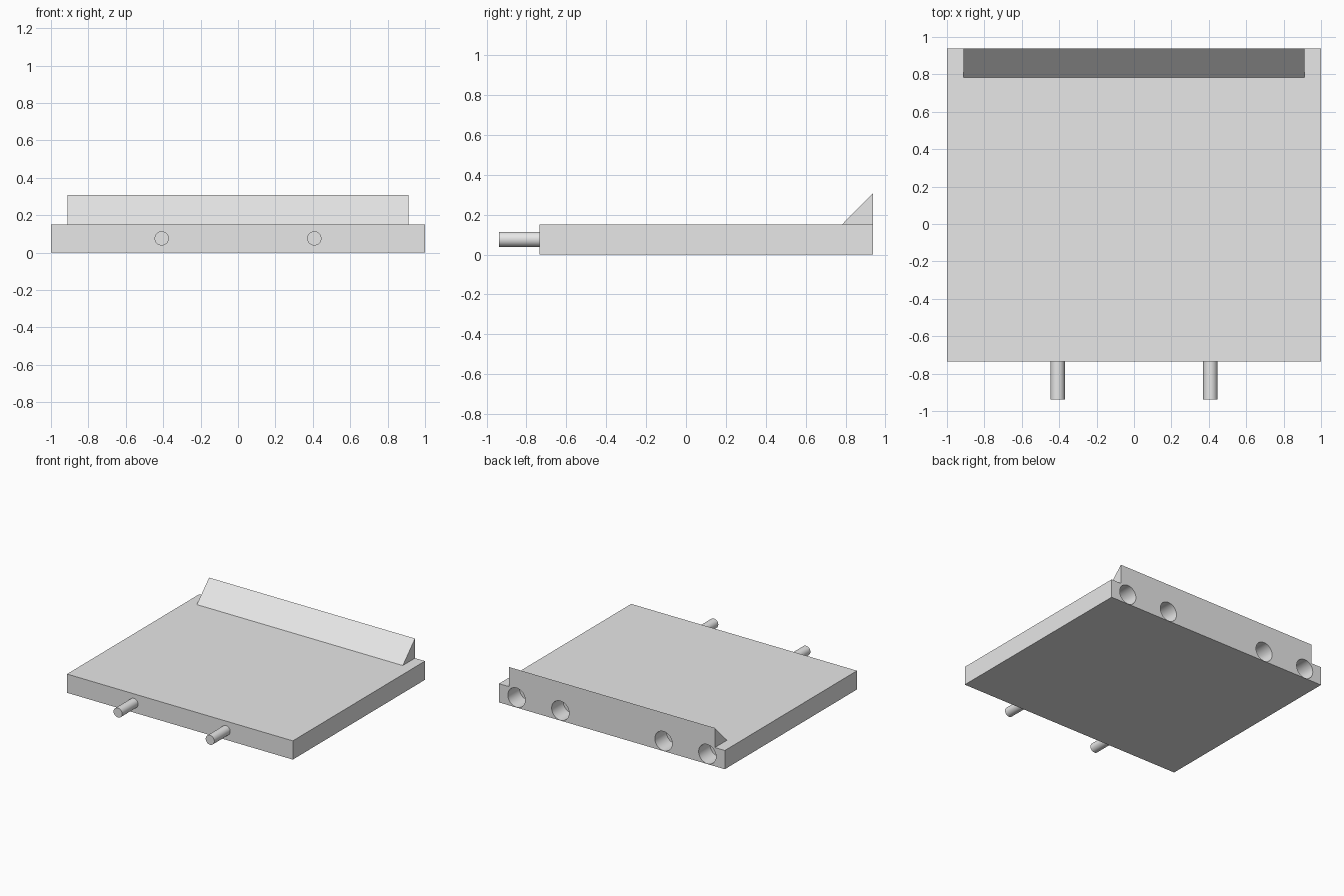
import bpy
import bmesh
from math import pi, radians
from mathutils import Matrix, Vector

cube = bpy.data.objects.get("Cube")
if cube:
    bpy.data.objects.remove(cube, do_unlink=True)

GREY = (0.8, 0.8, 0.8, 1.0)
grey = bpy.data.materials.new("plain grey")
grey.use_nodes = True
grey.diffuse_color = GREY
grey.node_tree.nodes["Principled BSDF"].inputs["Base Color"].default_value = GREY

FRONT, BACK = -0.735, 0.937
THICK = 0.15


def add_object(name, bm):
    bmesh.ops.recalc_face_normals(bm, faces=bm.faces)
    mesh = bpy.data.meshes.new(name)
    bm.to_mesh(mesh)
    bm.free()
    mesh.materials.append(grey)
    obj = bpy.data.objects.new(name, mesh)
    bpy.context.collection.objects.link(obj)
    return obj


def prism(name, profile, half_width):
    """Extrude a (y, z) profile along x."""
    bm = bmesh.new()
    face = bm.faces.new([bm.verts.new((-half_width, y, z)) for y, z in profile])
    out = bmesh.ops.extrude_face_region(bm, geom=[face])
    moved = [v for v in out["geom"] if isinstance(v, bmesh.types.BMVert)]
    bmesh.ops.translate(bm, verts=moved, vec=Vector((2 * half_width, 0, 0)))
    return add_object(name, bm)


def rod(name, x, z, radius, y0, y1):
    """Round rod running along y."""
    bm = bmesh.new()
    place = Matrix.Translation((x, (y0 + y1) / 2, z)) @ Matrix.Rotation(pi / 2, 4, "X")
    bmesh.ops.create_cone(bm, cap_ends=True, segments=48, radius1=radius,
                          radius2=radius, depth=y1 - y0, matrix=place)
    return add_object(name, bm)


def smooth(obj):
    bpy.ops.object.select_all(action="DESELECT")
    obj.select_set(True)
    bpy.context.view_layer.objects.active = obj
    bpy.ops.object.shade_smooth_by_angle(angle=radians(30))


def combine(target, tool, operation):
    """Apply a boolean and discard the tool."""
    bpy.context.view_layer.objects.active = target
    mod = target.modifiers.new(operation.title(), "BOOLEAN")
    mod.operation = operation
    mod.solver = "EXACT"
    mod.object = tool
    bpy.ops.object.modifier_apply(modifier=mod.name)
    bpy.data.objects.remove(tool, do_unlink=True)


# Flat slab with a sloped ridge along its back edge
slab = prism("slab", [(FRONT, 0), (BACK, 0), (BACK, THICK), (FRONT, THICK)], 1.0)
ridge = prism("ridge", [(0.782, THICK), (0.782, 0.1), (BACK, 0.1), (BACK, 0.307)], 0.912)
combine(slab, ridge, "UNION")

# Four round sockets in the back face
for x in (-0.845, -0.457, 0.457, 0.845):
    cutter = rod("socket_cutter", x, 0.08, 0.077, BACK - 0.145, BACK + 0.1)
    cutter.hide_render = True
    combine(slab, cutter, "DIFFERENCE")
smooth(slab)

# Two pins on the front face
for side, x in (("right", -0.408), ("left", 0.408)):
    smooth(rod(side + "_pin", x, 0.076, 0.038, -BACK, FRONT + 0.02))
